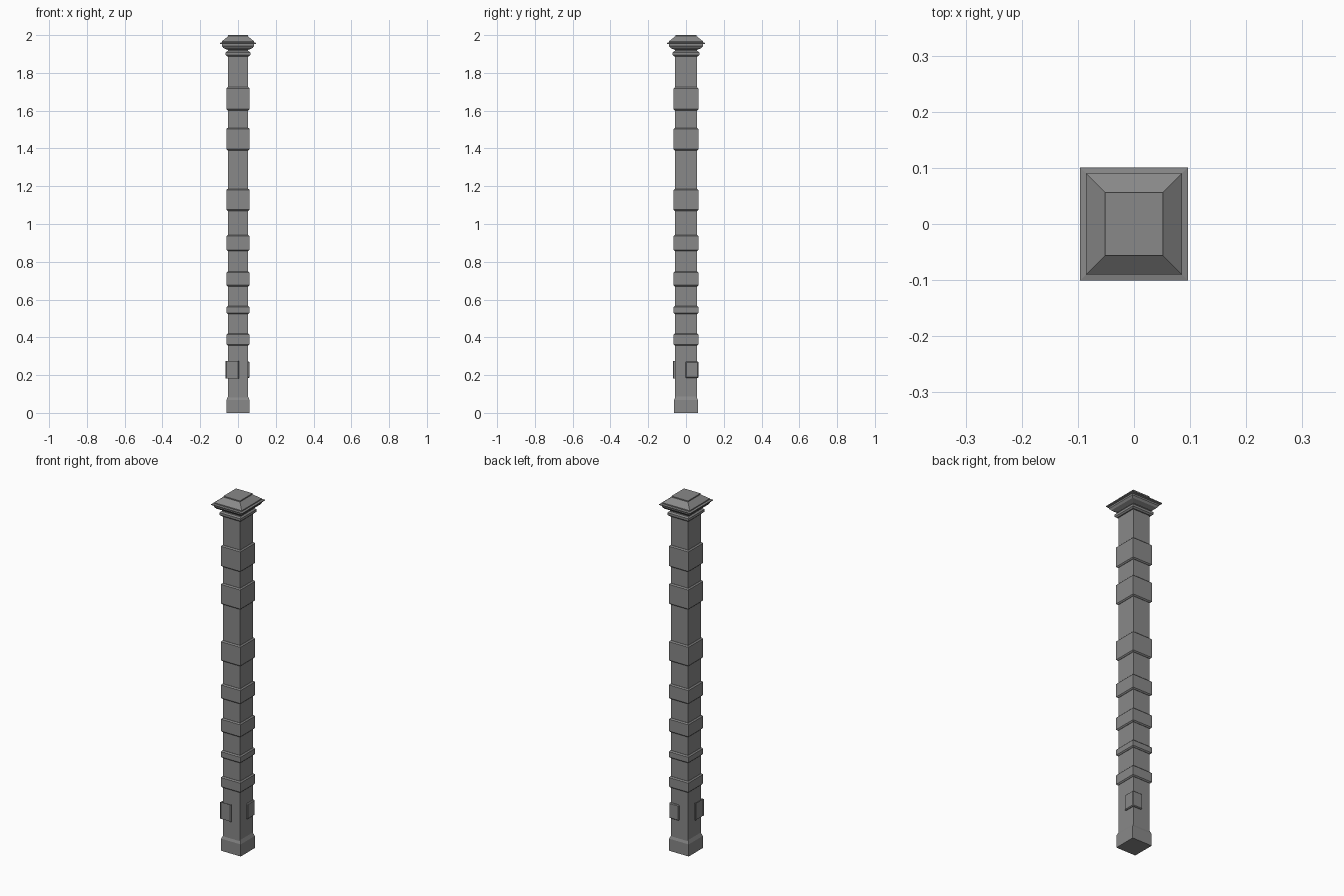
import bpy, bmesh

cube = bpy.data.objects.get("Cube")
if cube:
    bpy.data.objects.remove(cube)

stone = bpy.data.materials.new("grey stone")
stone.use_nodes = True
GREY = (0.25, 0.25, 0.25, 1)
stone.diffuse_color = GREY
stone.node_tree.nodes["Principled BSDF"].inputs["Base Color"].default_value = GREY

DEPTH_EXTRA = 0.0045  # the post is slightly deeper than wide


def finish(name, bm):
    bmesh.ops.recalc_face_normals(bm, faces=bm.faces)
    mesh = bpy.data.meshes.new(name)
    bm.to_mesh(mesh)
    bm.free()
    mesh.materials.append(stone)
    obj = bpy.data.objects.new(name, mesh)
    bpy.context.collection.objects.link(obj)
    return obj


def square_loft(name, profile, extra=DEPTH_EXTRA):
    """Stack rectangular sections given as (half width, height)."""
    bm = bmesh.new()
    rings = []
    for r, z in profile:
        d = r + extra
        rings.append([bm.verts.new((sx * r, sy * d, z))
                      for sx, sy in ((-1, -1), (1, -1), (1, 1), (-1, 1))])
    for low, high in zip(rings, rings[1:]):
        for i in range(4):
            j = (i + 1) % 4
            bm.faces.new((low[i], low[j], high[j], high[i]))
    bm.faces.new(rings[0][::-1])
    bm.faces.new(rings[-1])
    return finish(name, bm)


def band(name, low, high, r=0.061, chamfer=0.006):
    inner = r - chamfer
    return square_loft(name, [(inner, low), (r, low + chamfer),
                              (r, high - chamfer), (inner, high)])


# Shaft and flared foot
square_loft("shaft", [(0.053, 0.04), (0.053, 1.94)])
square_loft("foot", [(0.061, 0), (0.061, 0.068), (0.053, 0.088)], 0.002)

# Raised bands around the shaft
heights = [(0.357, 0.42), (0.524, 0.566), (0.67, 0.749), (0.857, 0.942),
           (1.07, 1.186), (1.39, 1.509), (1.602, 1.724)]
for n, (low, high) in enumerate(heights, 1):
    band(f"band_{n}", low, high)

# Two blocks wrapping opposite corners
for name, side in (("front_corner_block", -1), ("back_corner_block", 1)):
    bm = bmesh.new()
    bmesh.ops.create_cube(bm, size=1)
    for v in bm.verts:
        v.co.x = side * (0.061 if v.co.x > 0 else 0)
        v.co.y = side * (0.0655 if v.co.y > 0 else -0.002)
        v.co.z = 0.272 if v.co.z > 0 else 0.185
    bmesh.ops.bevel(bm, geom=bm.edges[:], offset=0.004, segments=1, affect='EDGES')
    finish(name, bm)

# Neck ring and cap
band("neck_ring", 1.888, 1.915, 0.066, 0.007)
square_loft("cap", [(0.055, 1.922), (0.078, 1.932), (0.0857, 1.943),
                    (0.0857, 1.952), (0.0965, 1.954), (0.0965, 1.959),
                    (0.0857, 1.961), (0.0857, 1.967), (0.0517, 1.994),
                    (0.0517, 2.0)])
